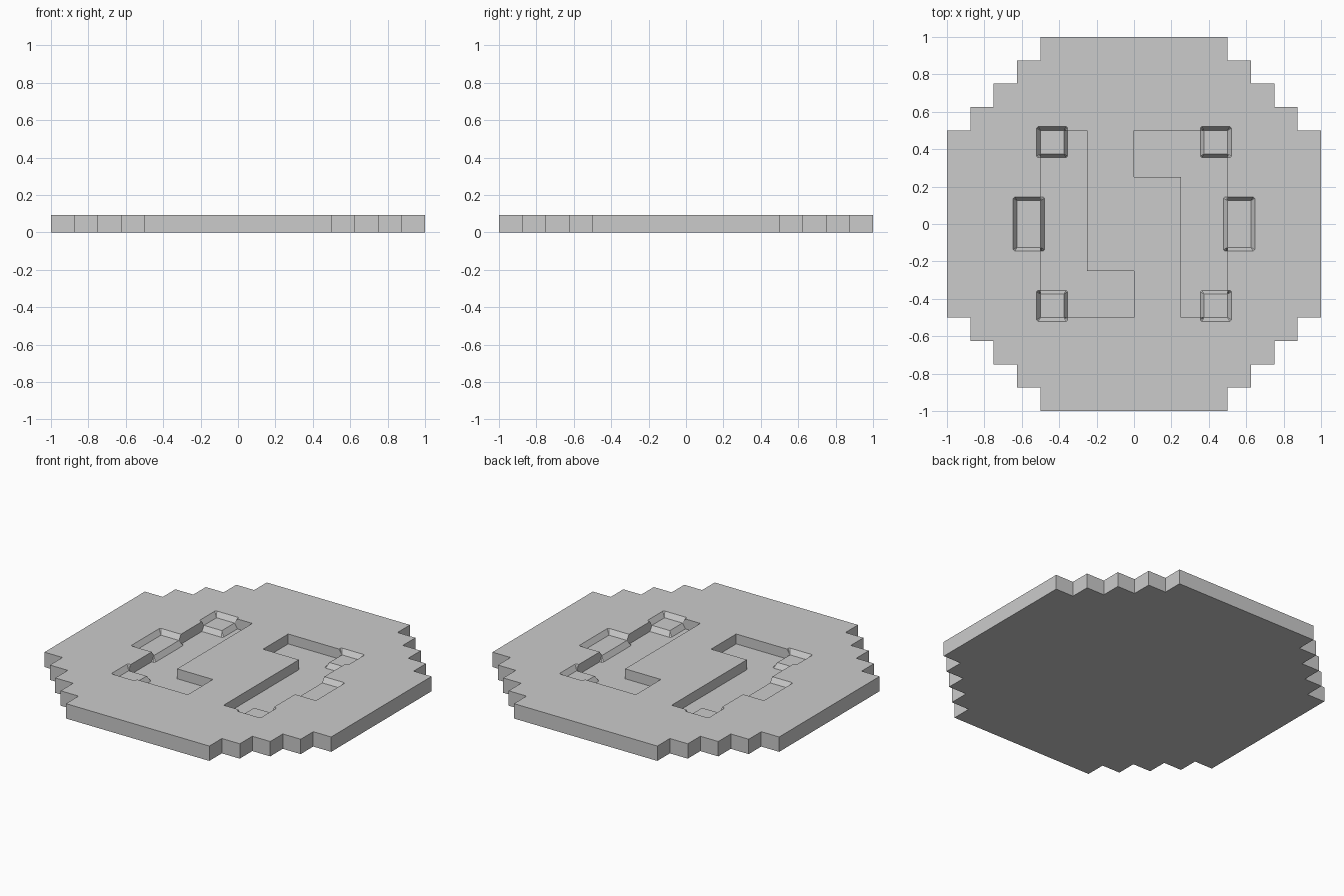
import bpy
import bmesh

cube = bpy.data.objects.get("Cube")
if cube:
    bpy.data.objects.remove(cube, do_unlink=True)

PIXEL = 0.125
TOP = 0.75 * PIXEL       # rim height
MID = 0.5 * PIXEL        # raised pads
FLOOR = 0.25 * PIXEL     # recess floor
SLOPE = 0.021            # run of the pad slopes

grey = bpy.data.materials.new("light grey")
grey.use_nodes = True
grey.diffuse_color = (0.6, 0.6, 0.6, 1)
grey.node_tree.nodes["Principled BSDF"].inputs["Base Color"].default_value = (0.6, 0.6, 0.6, 1)


def loft(name, lower, upper, z0, z1):
    """Solid between two outlines with the same number of points."""
    bm = bmesh.new()
    a = [bm.verts.new((x, y, z0)) for x, y in lower]
    b = [bm.verts.new((x, y, z1)) for x, y in upper]
    n = len(a)
    bm.faces.new(a[::-1])
    bm.faces.new(b)
    for i in range(n):
        j = (i + 1) % n
        bm.faces.new((a[i], a[j], b[j], b[i]))
    bmesh.ops.recalc_face_normals(bm, faces=bm.faces)
    mesh = bpy.data.meshes.new(name)
    bm.to_mesh(mesh)
    bm.free()
    mesh.materials.append(grey)
    ob = bpy.data.objects.new(name, mesh)
    bpy.context.collection.objects.link(ob)
    return ob


def rect(cx, cy, hx, hy, grow=0.0):
    """Rectangle outline; when grown, its corners are clipped."""
    x, y, g = hx + grow, hy + grow, 0.4 * grow
    pts = [(x, g - y), (x, y - g), (x - g, y), (g - x, y),
           (-x, y - g), (-x, g - y), (g - x, -y), (x - g, -y)]
    if not grow:
        pts = [(hx, -hy), (hx, hy), (-hx, hy), (-hx, -hy)]
    return [(cx + px, cy + py) for px, py in pts]


def frustum(name, pad, z_small, z_big):
    """Sloped block round a pad: small outline at one height, grown at the other."""
    cx, cy, hx, hy = pad
    small = rect(cx, cy, hx - 0.0005, hy - 0.0005, 0.0005)
    big = rect(cx, cy, hx, hy, SLOPE)
    if z_small < z_big:
        return loft(name, small, big, z_small, z_big)
    return loft(name, big, small, z_big, z_small)


def combine(target, tool, operation):
    mod = target.modifiers.new(tool.name, "BOOLEAN")
    mod.operation = operation
    mod.solver = "EXACT"
    mod.object = tool
    bpy.context.view_layer.objects.active = target
    bpy.ops.object.modifier_apply(modifier=mod.name)
    bpy.data.objects.remove(tool, do_unlink=True)


# Stepped round disc: one quarter staircase, turned four times
quarter = [(1 - i * PIXEL, 0.375 + (i + k) * PIXEL)
           for i in range(6) for k in (0, 1)][:-1]
outline = []
for turn in range(4):
    outline += quarter
    quarter = [(-y, x) for x, y in quarter]
disc = loft("stepped_disc", outline, outline, 0, TOP)

# Two interlocking L-shaped recesses
hook = [(0, 0.5), (0, 0.25), (0.25, 0.25), (0.25, -0.5), (0.5, -0.5), (0.5, 0.5)]
for s in (1, -1):
    shape = [(s * x, s * y) for x, y in hook]
    combine(disc, loft("recess_cutter", shape, shape, FLOOR, TOP + 0.1), "DIFFERENCE")

# Half-height pads at the corners and sides of the recesses
half = PIXEL / 2
pads = [(sx * 7 * half, sy * 7 * half, half, half) for sx in (1, -1) for sy in (1, -1)]
pads += [(sx * 9 * half, 0, half, PIXEL) for sx in (1, -1)]
for pad in pads:
    # overshoot the rim and floor slightly at the same slope
    combine(disc, frustum("pad_pit", pad, MID, TOP + 0.0005), "DIFFERENCE")
for pad in pads:
    combine(disc, frustum("pad_block", pad, MID, FLOOR - 0.0005), "UNION")

for poly in disc.data.polygons:
    poly.use_smooth = False
    poly.material_index = 0
